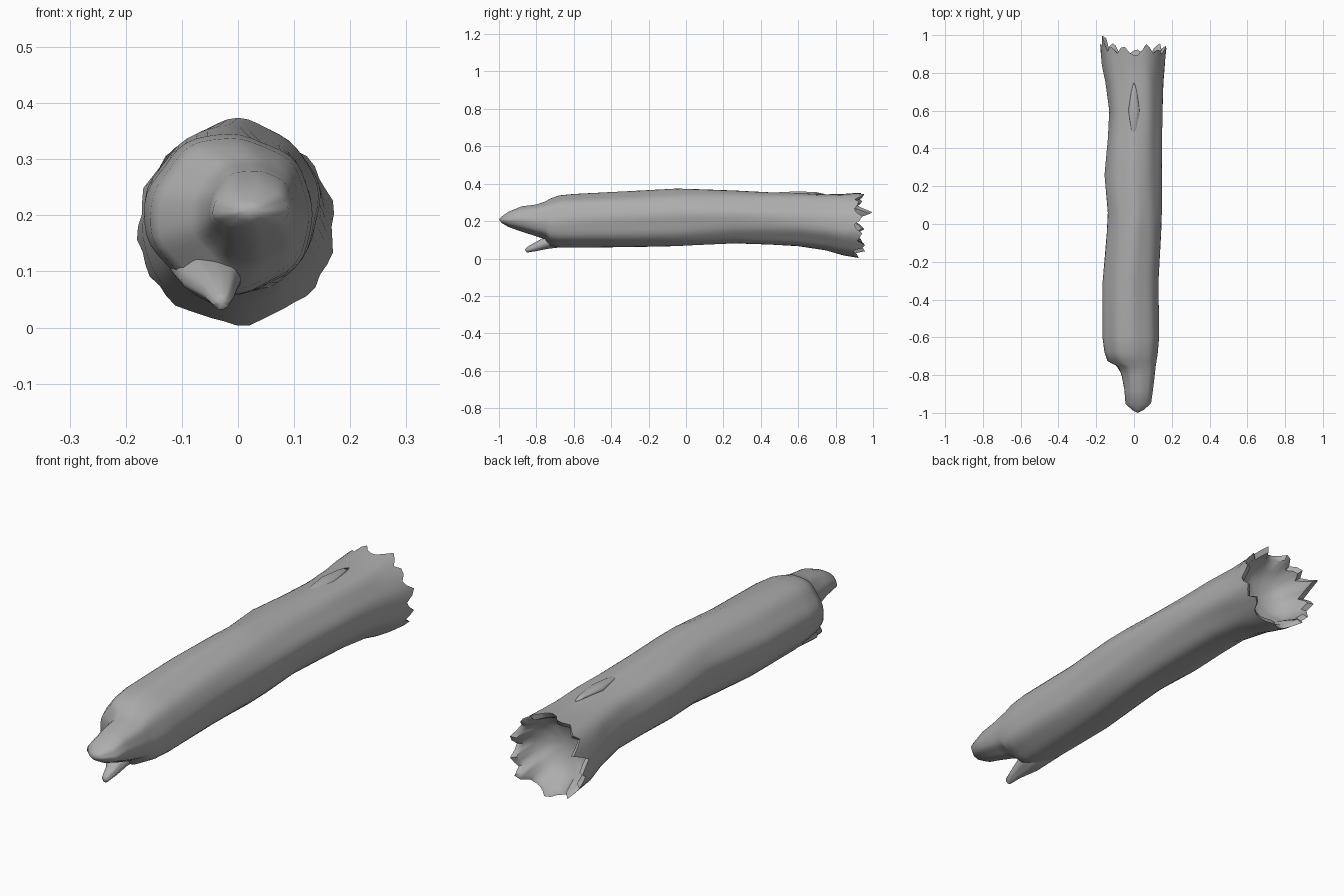
import bpy, bmesh, math
from math import sin, cos, pi, radians

old = bpy.data.objects.get("Cube")
if old:
    bpy.data.objects.remove(old, do_unlink=True)

SEGS = 48

grey = bpy.data.materials.new("weathered grey")
grey.use_nodes = True
colour = (0.42, 0.42, 0.42, 1)
grey.diffuse_color = colour
shader = grey.node_tree.nodes["Principled BSDF"]
shader.inputs["Base Color"].default_value = colour
shader.inputs["Roughness"].default_value = 0.9


def section(y, x0, x1, z0, z1, lump=0.02):
    """Lumpy oval ring filling the given x and z range."""
    cx, cz, rx, rz = (x0 + x1) / 2, (z0 + z1) / 2, (x1 - x0) / 2, (z1 - z0) / 2
    ring = []
    for i in range(SEGS):
        a = 2 * pi * i / SEGS
        k = 1 + lump * (sin(5 * a + 3 * y) + 0.6 * sin(9 * a - 2 * y))
        ring.append((cx + rx * k * cos(a), y, cz + rz * k * sin(a)))
    return ring


def loft(name, rings, start, end):
    """Skin the rings and close both ends to a point."""
    bm = bmesh.new()
    rows = [[bm.verts.new(p) for p in ring] for ring in rings]
    for low, high in zip(rows, rows[1:]):
        for i in range(SEGS):
            j = (i + 1) % SEGS
            bm.faces.new((low[i], low[j], high[j], high[i]))
    for row, tip in ((rows[0], start), (rows[-1], end)):
        point = bm.verts.new(tip)
        for i in range(SEGS):
            bm.faces.new((row[i], row[(i + 1) % SEGS], point))
    bmesh.ops.recalc_face_normals(bm, faces=bm.faces)
    mesh = bpy.data.meshes.new(name)
    bm.to_mesh(mesh)
    bm.free()
    mesh.materials.append(grey)
    obj = bpy.data.objects.new(name, mesh)
    bpy.context.collection.objects.link(obj)
    bpy.ops.object.select_all(action="DESELECT")
    obj.select_set(True)
    bpy.context.view_layer.objects.active = obj
    bpy.ops.object.shade_smooth_by_angle(angle=radians(50))
    return obj


# Splinters round the hollow end: angle in degrees, tip position
splinters = [(-17, .95), (13, .95), (42, .93), (66, .96), (108, .95), (133, .95),
             (157, 1.0), (186, .96), (208, .95), (230, .97), (275, .93), (320, .97)]


def jagged_rim(scale, inset):
    """Ring whose points reach out along the splinters."""
    ring = []
    for i in range(SEGS):
        deg = 360 * i / SEGS
        y, flare = 0.895, 0.95
        for angle, tip in splinters:
            gap = abs((deg - angle + 180) % 360 - 180)
            t = max(0, 1 - gap / 14)
            if 0.895 + (tip - 0.895) * t > y:
                y = 0.895 + (tip - 0.895) * t
                flare = 0.95 + 0.06 * t
        a = radians(deg)
        r = 0.178 * flare * scale
        ring.append((-0.003 + r * cos(a), y - inset, 0.18 + r * sin(a)))
    return ring


# Log: pointed broken end, trunk, splintered hollow end
profile = [
    (-.985, -.01, .05, .19, .225),
    (-.95, -.045, .09, .17, .25),
    (-.88, -.05, .10, .145, .28),
    (-.80, -.065, .11, .12, .29),
    (-.755, -.085, .115, .105, .305),
    (-.725, -.14, .12, .07, .322),
    (-.68, -.155, .127, .06, .338),
    (-.60, -.166, .134, .058, .345),
    (-.30, -.163, .13, .058, .357),
    (-.05, -.142, .142, .062, .369),
    (.06, -.137, .145, .068, .366),
    (.26, -.156, .145, .078, .36),
    (.45, -.14, .147, .073, .352),
    (.60, -.132, .15, .066, .35),
    (.75, -.152, .155, .045, .345),
    (.84, -.17, .162, .02, .348),
]
rings = [section(*row) for row in profile]
rings += [jagged_rim(1, 0), jagged_rim(.87, .012),
          section(.84, -.13, .125, .06, .31), section(.80, -.08, .08, .11, .26)]
loft("broken_log", rings, (.02, -1, .21), (0, .79, .185))

# Small splinter under the pointed end
small = [(-.85, -.045, -.015, .032, .062), (-.80, -.062, -.005, .04, .09),
         (-.74, -.10, .005, .052, .125), (-.62, -.12, .03, .066, .16)]
loft("lower_splinter", [section(*row) for row in small],
     (-.03, -.862, .045), (-.04, -.55, .13))

# Raised bark ridges along the trunk
ridges = [("top_ridge", .0, .03, .1, .35, .5, .7), ("side_ridge", -.145, .02, -.14, .2, -.6, -.3)]
for name, x, half, x_end, z, y0, y1 in ridges:
    mid = (y0 + y1) / 2
    loft(name, [section(y, x - half * s, x + half * s, z - .02 * s, z + .009 * s)
                for y, s in ((y0, .5), (mid, 1), (y1, .5))],
         (x, y0 - .06, z - .01), (x, y1 + .06, z - .01))
